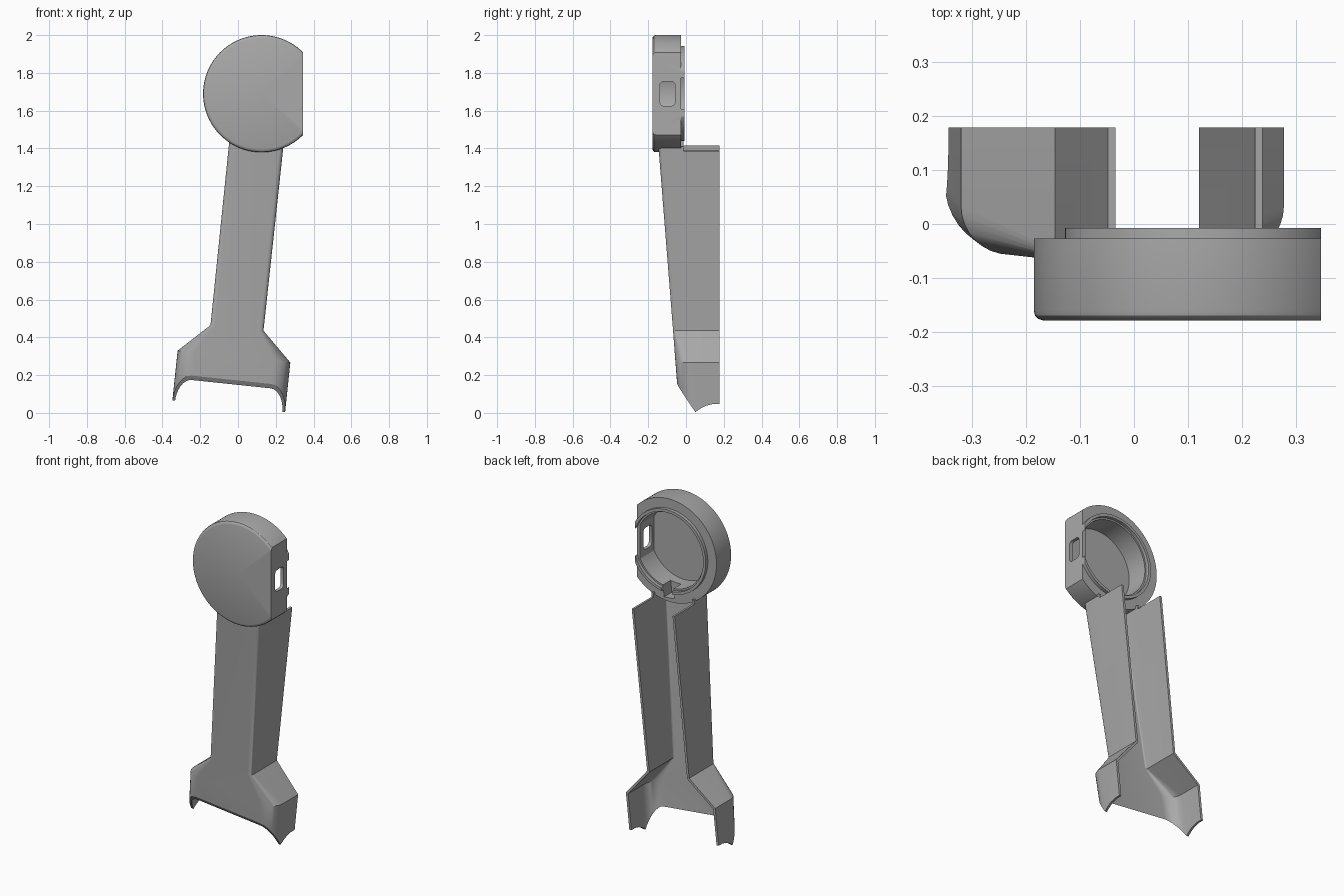
import bpy, bmesh, math
from mathutils import Matrix, Vector

if "Cube" in bpy.data.objects:
    bpy.data.objects.remove(bpy.data.objects["Cube"], do_unlink=True)

grey = bpy.data.materials.new("plain grey")
grey.use_nodes = True
COLOUR = (0.4, 0.4, 0.4, 1)
grey.diffuse_color = COLOUR
grey.node_tree.nodes["Principled BSDF"].inputs["Base Color"].default_value = COLOUR

# Head centre; the arm hangs from it with a slight lean
CENTRE = Vector((0.125, 0, 1.69))
UPRIGHT = Matrix.Translation(CENTRE)
LEANING = UPRIGHT @ Matrix.Rotation(math.radians(6), 4, 'Y')
THICK = 0.014


def finish(name, bm, matrix):
    bmesh.ops.recalc_face_normals(bm, faces=bm.faces)
    mesh = bpy.data.meshes.new(name)
    bm.to_mesh(mesh)
    bm.free()
    mesh.materials.append(grey)
    obj = bpy.data.objects.new(name, mesh)
    bpy.context.collection.objects.link(obj)
    obj.matrix_world = matrix
    return obj


def box(name, xs, ys, zs, matrix, round_x=0):
    bm = bmesh.new()
    bmesh.ops.create_cube(bm, size=1)
    for v in bm.verts:
        v.co = [r[0] if c < 0 else r[1] for c, r in zip(v.co, (xs, ys, zs))]
    if round_x:
        edges = [e for e in bm.edges if abs(e.verts[0].co.x - e.verts[1].co.x) > 0.001]
        bmesh.ops.bevel(bm, geom=edges, offset=round_x, segments=4, affect='EDGES', profile=0.5)
    return finish(name, bm, matrix)


def side_prism(name, outline, half_width, matrix):
    """Extrude a (y, z) outline along x."""
    bm = bmesh.new()
    face = bm.faces.new([bm.verts.new((-half_width, y, z)) for y, z in outline])
    new = bmesh.ops.extrude_face_region(bm, geom=[face])["geom"]
    bmesh.ops.translate(bm, vec=(2 * half_width, 0, 0),
                        verts=[v for v in new if isinstance(v, bmesh.types.BMVert)])
    return finish(name, bm, matrix)


def apply(obj, modifier):
    bpy.context.view_layer.update()
    with bpy.context.temp_override(object=obj, active_object=obj, selected_objects=[obj]):
        bpy.ops.object.modifier_apply(modifier=modifier.name)


def cut(objects, cutter):
    for obj in objects:
        mod = obj.modifiers.new("cut", 'BOOLEAN')
        mod.operation, mod.solver, mod.object = 'DIFFERENCE', 'EXACT', cutter
        apply(obj, mod)
    bpy.data.objects.remove(cutter, do_unlink=True)


def smooth(obj):
    bpy.ops.object.select_all(action='DESELECT')
    obj.select_set(True)
    bpy.context.view_layer.objects.active = obj
    bpy.ops.object.shade_smooth_by_angle(angle=math.radians(30))


# Round cup, open at the back, with a raised inner lip
profile = [(0, -0.178), (0.293, -0.178), (0.302, -0.175), (0.308, -0.169), (0.31, -0.16),
           (0.31, -0.027), (0.252, -0.027), (0.252, -0.007), (0.235, -0.007),
           (0.235, -0.027), (0.225, -0.027), (0.225, -0.16), (0, -0.16)]
bm = bmesh.new()
points = [bm.verts.new((r, y, 0)) for r, y in profile]
edges = [bm.edges.new(pair) for pair in zip(points, points[1:])]
bmesh.ops.spin(bm, geom=points + edges, cent=(0, 0, 0), axis=(0, 1, 0),
               angle=math.tau, steps=96, use_duplicate=False)
bmesh.ops.remove_doubles(bm, verts=bm.verts, dist=0.0001)
cup = finish("round_cup", bm, UPRIGHT)
cut([cup], box("flat_cutter", (0.22, 1), (-1, 1), (-1, 1), UPRIGHT))

# Flat side wall with a rounded window
side_wall = box("cup_side_wall", (0.2, 0.22), (-0.165, -0.027), (-0.11, 0.11), UPRIGHT)
cut([cup, side_wall], box("window_cutter", (0.17, 0.3), (-0.138, -0.058),
                          (-0.065, 0.065), UPRIGHT, round_x=0.02))

# Cable pocket in the cup's lower rim
cut([cup], box("pocket_cutter", (0, 0.07), (-0.1, 0.1), (-0.285, -0.2), LEANING))


# Channel arm that flares into two legs: sections of (height, half width, corner radius)
def front_y(t):
    return -0.145 - 0.079 * (t + 0.28)


sections = [(-1.7, 0.3, 0.09), (-1.4, 0.3, 0.09), (-1.247, 0.141, 0.022), (-0.265, 0.144, 0.022)]
bm = bmesh.new()
rows = []
for t, half, radius in sections:
    front = front_y(t)
    left = [(-half, 0.178)]
    for i in range(9):
        a = math.pi / 2 * i / 8
        left.append((-half + radius * (1 - math.cos(a)), front + radius * (1 - math.sin(a))))
    outline = left + [(-x, y) for x, y in reversed(left)]
    rows.append([bm.verts.new((x, y, t)) for x, y in outline])
for low, high in zip(rows, rows[1:]):
    for i in range(len(low) - 1):
        bm.faces.new((low[i], low[i + 1], high[i + 1], high[i]))
arm = finish("channel_arm", bm, LEANING)
mesh = arm.data
widest = max(mesh.polygons, key=lambda p: p.area * abs(p.normal.y))
if widest.normal.y > 0:
    mesh.flip_normals()
shell = arm.modifiers.new("shell", 'SOLIDIFY')
shell.thickness, shell.offset, shell.use_even_offset = THICK, -1, True
apply(arm, shell)

# Slanted front edge and hollowed feet
cut([arm], side_prism("foot_cutter", [(-0.3, -1.9), (-0.3, -1.523), (-0.047, -1.523),
                                      (0.05, -1.664), (0.075, -1.645), (0.105, -1.63),
                                      (0.14, -1.621), (0.3, -1.618), (0.3, -1.9)], 0.6, LEANING))
# Step at the top of the side walls, behind the cup
cut([arm], box("step_cutter", (-0.6, 0.6), (-0.012, 0.5), (-0.29, 0), LEANING))

for part in (cup, side_wall, arm):
    smooth(part)
